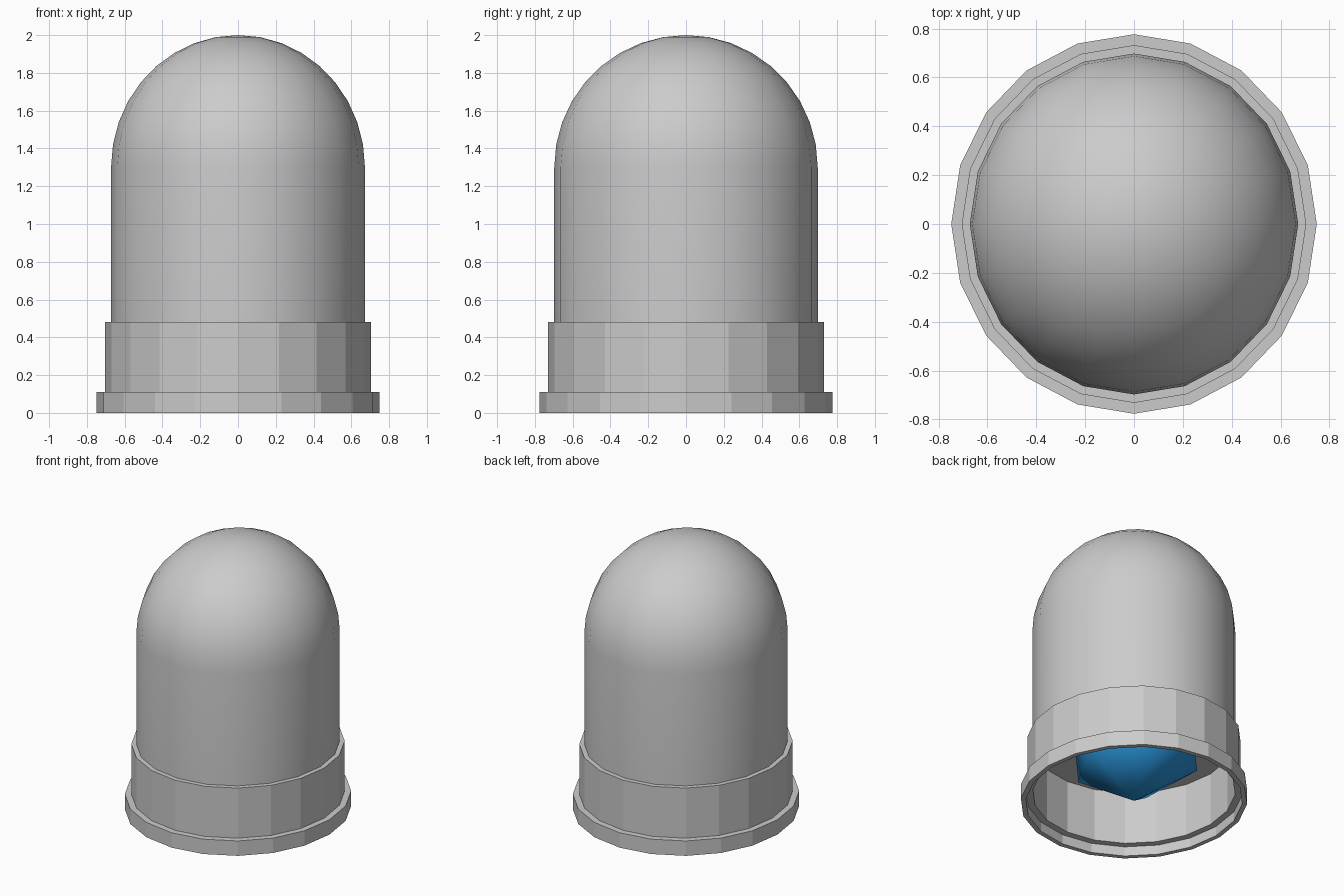
import bpy, bmesh
from math import sin, cos, pi, radians

if "Cube" in bpy.data.objects:
    bpy.data.objects.remove(bpy.data.objects["Cube"])

SIDES = 20
STRETCH = 1.038      # the plan is slightly deeper than wide


def lathe(name, profile, closed=False):
    """Revolve (radius, z) points about z; zero radius becomes a pole."""
    bm = bmesh.new()
    rings = []
    for r, z in profile:
        if r < 1e-6:
            rings.append([bm.verts.new((0, 0, z))] * SIDES)
        else:
            rings.append([bm.verts.new((r * cos(2 * pi * i / SIDES),
                                        r * STRETCH * sin(2 * pi * i / SIDES), z))
                          for i in range(SIDES)])
    pairs = list(zip(rings, rings[1:]))
    if closed:
        pairs.append((rings[-1], rings[0]))
    for a, b in pairs:
        for i in range(SIDES):
            j = (i + 1) % SIDES
            bm.faces.new(dict.fromkeys((a[i], a[j], b[j], b[i])))
    bmesh.ops.recalc_face_normals(bm, faces=bm.faces)
    mesh = bpy.data.meshes.new(name)
    bm.to_mesh(mesh)
    bm.free()
    obj = bpy.data.objects.new(name, mesh)
    bpy.context.collection.objects.link(obj)
    return obj


def smooth(obj, angle):
    bpy.ops.object.select_all(action='DESELECT')
    obj.select_set(True)
    bpy.context.view_layer.objects.active = obj
    bpy.ops.object.shade_smooth_by_angle(angle=radians(angle))


# Domed body, closed underneath
RINGS = 9
arc = [(0.672 * cos(pi / 2 * k / RINGS), 1.30 + 0.70 * sin(pi / 2 * k / RINGS))
       for k in range(RINGS)]
dome = lathe("dome", [(0, 0.46), (0.672, 0.46)] + arc + [(0, 2.0)])
smooth(dome, 35)

# Faceted collar with a wider lip at the foot, hollow inside
lathe("collar", [(0.748, 0), (0.748, 0.11), (0.705, 0.11), (0.705, 0.48),
                 (0.668, 0.48), (0.668, 0.07), (0.715, 0.07), (0.715, 0)], closed=True)

# Blue low-poly core hanging in the open foot
blue = bpy.data.materials.new("blue")
blue.diffuse_color = (0.02, 0.28, 0.66, 1)
blue.use_nodes = True
blue.node_tree.nodes["Principled BSDF"].inputs["Base Color"].default_value = blue.diffuse_color
bpy.ops.mesh.primitive_ico_sphere_add(subdivisions=1, radius=0.475, location=(0, 0, 0.48),
                                      rotation=(0, 0, radians(39)))
core = bpy.context.object
core.name = "core"
core.data.materials.append(blue)
smooth(core, 80)
